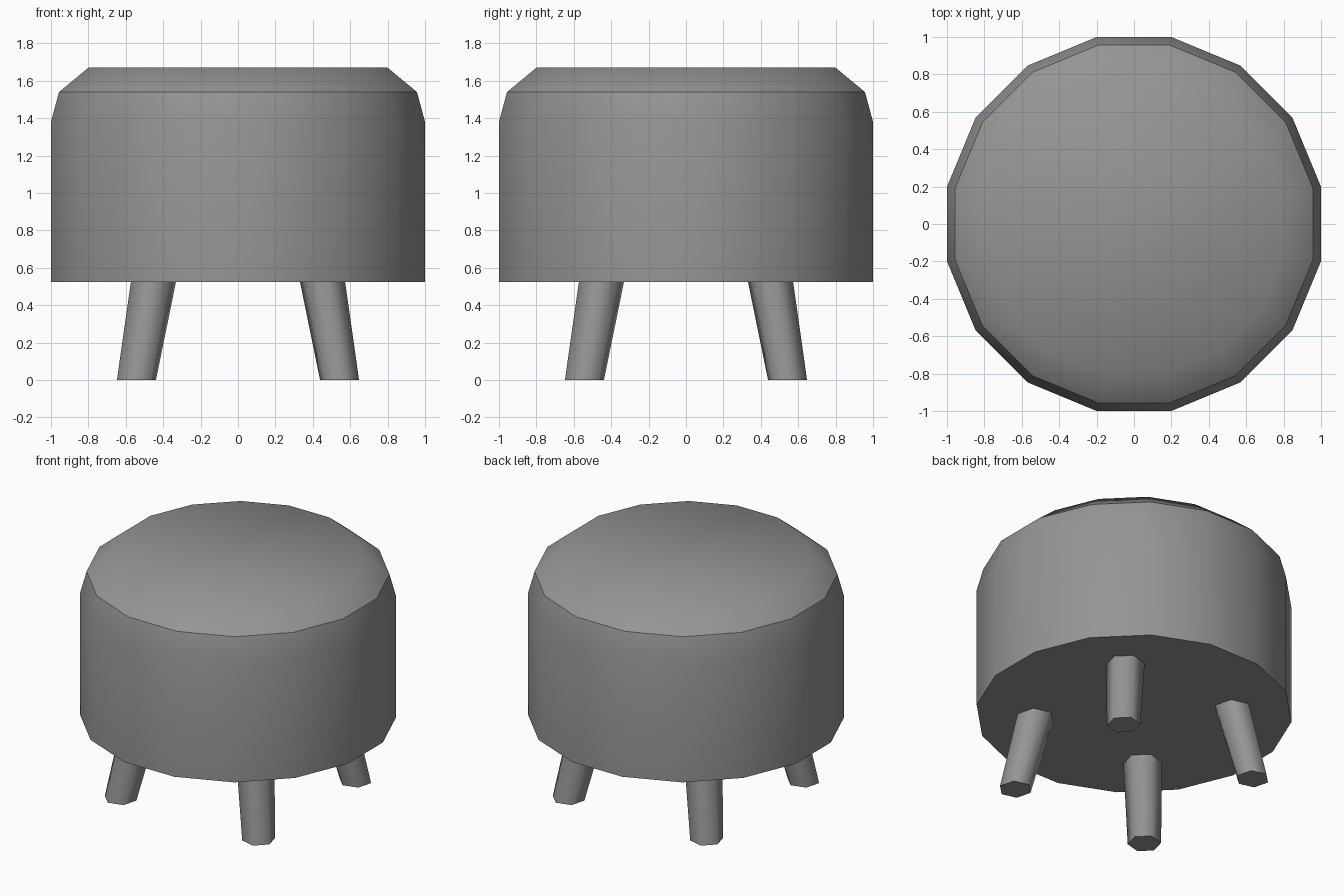
import bpy
import bmesh
from math import cos, sin, pi, radians
from mathutils import Vector

cube = bpy.data.objects.get("Cube")
if cube:
    bpy.data.objects.remove(cube)

grey = bpy.data.materials.new("soft_grey")
grey.use_nodes = True
grey.diffuse_color = (0.3, 0.3, 0.3, 1)
grey.node_tree.nodes["Principled BSDF"].inputs["Base Color"].default_value = (0.3, 0.3, 0.3, 1)


def loft(name, rings, sharp_rings):
    """Skin closed rings of points, cap both ends, and crease the listed rings."""
    bm = bmesh.new()
    loops = [[bm.verts.new(p) for p in ring] for ring in rings]
    n = len(loops[0])
    for low, high in zip(loops, loops[1:]):
        for i in range(n):
            j = (i + 1) % n
            bm.faces.new((low[i], low[j], high[j], high[i]))
    bm.faces.new(loops[0][::-1])
    bm.faces.new(loops[-1])
    for face in bm.faces:
        face.smooth = True
    for k in sharp_rings:
        for i in range(n):
            bm.edges.get((loops[k][i], loops[k][(i + 1) % n])).smooth = False
    bmesh.ops.recalc_face_normals(bm, faces=bm.faces)
    mesh = bpy.data.meshes.new(name)
    bm.to_mesh(mesh)
    bm.free()
    mesh.materials.append(grey)
    obj = bpy.data.objects.new(name, mesh)
    bpy.context.collection.objects.link(obj)
    return obj


def polygon(centre, radius, sides, start):
    return [Vector(centre) + Vector((cos(start + 2 * pi * i / sides), sin(start + 2 * pi * i / sides), 0)) * radius
            for i in range(sides)]


# Padded drum: flat-to-flat half widths and heights, with a crease under the top
profile = [(1.0, 0.525), (1.0, 1.38), (0.957, 1.54), (0.80, 1.67)]
loft("padded_seat",
     [polygon((0, 0, z), r / cos(pi / 16), 16, pi / 16) for r, z in profile], (0, 2))

# Four splayed, tapering six-sided legs
for side, sx in (("left", 1), ("right", -1)):
    for end, sy in (("front", -1), ("back", 1)):
        turn = radians(45) * -sx * sy
        foot = polygon((0.543 * sx, 0.543 * sy, 0), 0.108, 6, turn)
        top = polygon((0.446 * sx, 0.446 * sy, 0.56), 0.126, 6, turn)
        loft(f"{end}_{side}_leg", [foot, top], (0, 1))
